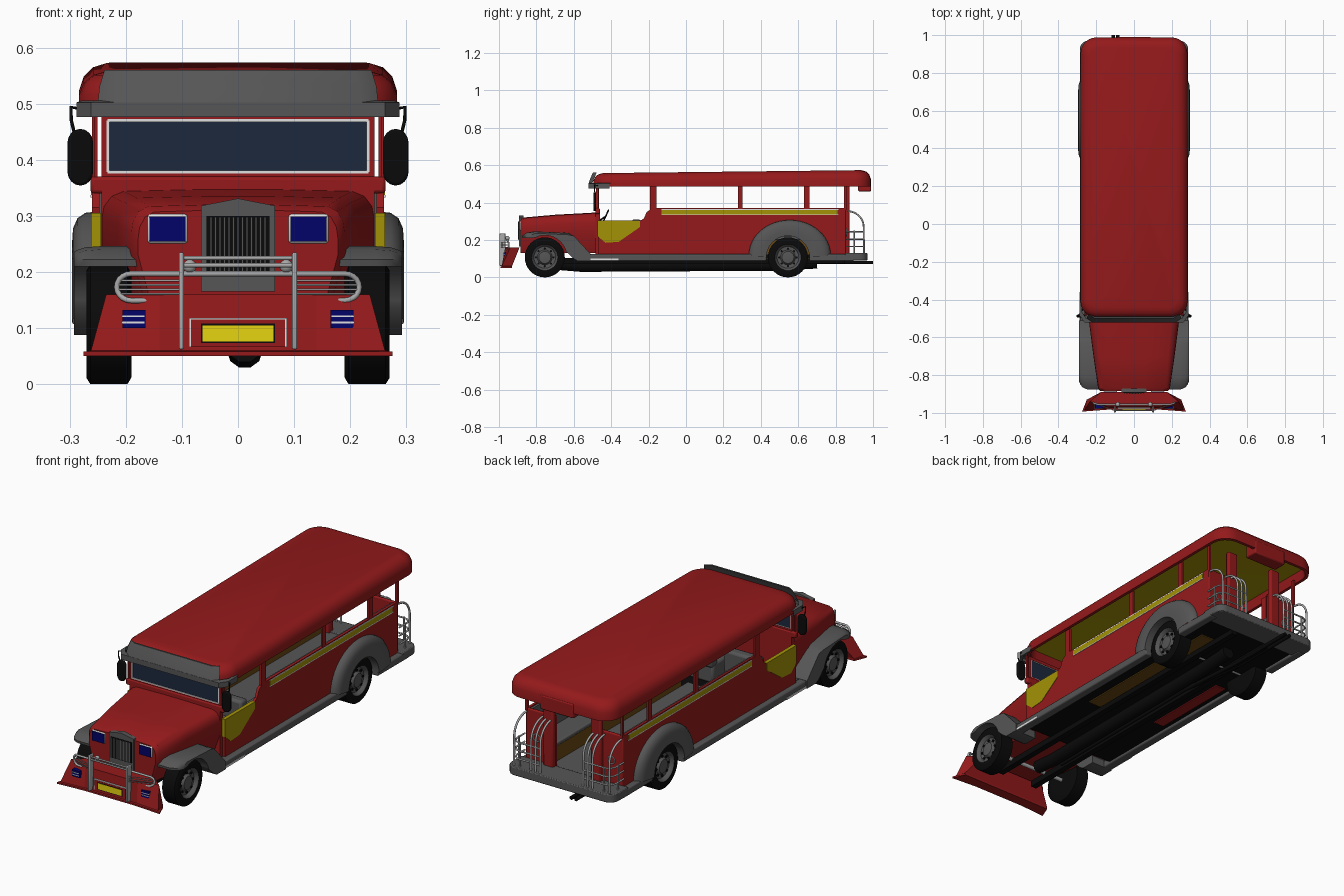
import bpy, bmesh, math

cube = bpy.data.objects.get("Cube")
if cube:
    bpy.data.objects.remove(cube, do_unlink=True)

def material(name, r, g, b):
    m = bpy.data.materials.new(name)
    m.use_nodes = True
    m.diffuse_color = (r, g, b, 1)
    m.node_tree.nodes["Principled BSDF"].inputs["Base Color"].default_value = (r, g, b, 1)
    return m

RED = material("red paint", .3, .01, .011)
GREY = material("grey trim", .092, .092, .092)
CHROME = material("chrome", .4, .4, .4)
YELLOW = material("bright yellow", .82, .68, .006)
OLIVE = material("dark yellow paint", .37, .29, .002)
GLASS = material("window glass", .012, .021, .046)
BLUE = material("blue lamp", .001, .001, .14)
BLACK = material("black rubber", .003, .003, .003)
WHITE = material("white trim", .75, .75, .75)
BROWN = material("brown wood", .14, .065, .006)

def finish(name, bm, mats, mirror=False, bevel=0, smooth=True):
    bmesh.ops.recalc_face_normals(bm, faces=bm.faces)
    mesh = bpy.data.meshes.new(name)
    bm.to_mesh(mesh)
    bm.free()
    ob = bpy.data.objects.new(name, mesh)
    bpy.context.collection.objects.link(ob)
    for m in mats:
        mesh.materials.append(m)
    if bevel:
        mod = ob.modifiers.new("edges", "BEVEL")
        mod.width, mod.segments = bevel, 2
    if mirror:
        ob.modifiers.new("both sides", "MIRROR")
    if smooth:
        bpy.ops.object.select_all(action="DESELECT")
        ob.select_set(True)
        bpy.context.view_layer.objects.active = ob
        bpy.ops.object.shade_smooth_by_angle(angle=math.radians(35))

def box(name, x, y, z, mat, mirror=False, bevel=0):
    """Box between the pairs x, y and z."""
    bm = bmesh.new()
    bmesh.ops.create_cube(bm, size=1)
    for v in bm.verts:
        v.co = [(p[0] + p[1]) / 2 + c * (p[1] - p[0]) for p, c in zip((x, y, z), v.co)]
    finish(name, bm, [mat], mirror, bevel, bevel > 0)

def loft(name, rings, mats, closed=True, caps=True, pick=lambda i: 0, **kw):
    """Skin rows of points; pick(row) chooses the material slot."""
    bm = bmesh.new()
    rows = [[bm.verts.new(p) for p in ring] for ring in rings]
    n = len(rows[0])
    for i in range(len(rows) - 1):
        for j in range(n if closed else n - 1):
            k = (j + 1) % n
            f = bm.faces.new((rows[i][j], rows[i][k], rows[i + 1][k], rows[i + 1][j]))
            f.material_index = pick(i)
    if caps:
        for i in (0, len(rows) - 1):
            bm.faces.new(rows[i]).material_index = pick(i)
    finish(name, bm, mats, **kw)

def prism(name, profile, x0, x1, mat, **kw):
    """Side profile of (y, z) points extruded across x."""
    loft(name, [[(x, y, z) for y, z in profile] for x in (x0, x1)], [mat], **kw)

def arc(cy, cz, ry, rz, a0, a1, n=16):
    angles = [math.radians(a0 + (a1 - a0) * i / n) for i in range(n + 1)]
    return [(cy + ry * math.cos(a), cz + rz * math.sin(a)) for a in angles]

def lathe(name, profile, y, z, mats, n=32, **kw):
    """Turn (x, radius) points about an axle along x."""
    loft(name, [[(x, *p) for p in arc(y, z, r, r, 0, 360 * (n - 1) / n, n - 1)] for x, r in profile], mats, **kw)

def tube(name, path, r, mat, mirror=False, cyclic=False):
    for s in ((1, -1) if mirror else (1,)):
        cu = bpy.data.curves.new(name, "CURVE")
        cu.dimensions, cu.bevel_depth, cu.bevel_resolution = "3D", r, 3
        cu.use_fill_caps = True
        sp = cu.splines.new("POLY")
        sp.points.add(len(path) - 1)
        for p, (x, y, z) in zip(sp.points, path):
            p.co = (s * x, y, z, 1)
        sp.use_cyclic_u = cyclic
        cu.materials.append(mat)
        bpy.context.collection.objects.link(bpy.data.objects.new(name, cu))

def round_rect(inset, z, slope=0):
    """Roof outline, rising towards the back by slope."""
    w, y0, y1, r = .283 - inset, -.495 + inset, .988 - inset, max(.085 - inset * .6, .02)
    pts = []
    for cx, cy, a in ((w - r, y1 - r, 0), (r - w, y1 - r, 90), (r - w, y0 + r, 180), (w - r, y0 + r, 270)):
        pts += arc(cx, cy, r, r, a, a + 90, 6)
    return [(x, y, z + slope * (y + .5) / 1.5) for x, y in pts]

# Roof shell with yellow lining
loft("roof", [round_rect(.03, .536), round_rect(.02, .535), round_rect(.015, .485), round_rect(0, .485),
              round_rect(0, .515, .01), round_rect(.008, .536, .013), round_rect(.025, .55, .016),
              round_rect(.05, .557, .017)], [RED, OLIVE], pick=lambda i: int(i == 0))
box("roof_rear_box", (-.09, .09), (.92, .99), (.46, .53), RED, bevel=.006)

# Upright visor over the windscreen
loft("visor", [[(w, y + .02, z), (w - .03, y, z), (.03 - w, y, z), (-w, y + .02, z), (.03 - w, y + .008, z),
                (w - .03, y + .008, z)] for w, y, z in ((.25, -.522, .5), (.247, -.511, .53), (.238, -.498, .56))],
     [GREY])
lip = [(.288, -.41), (.288, -.485), (.262, -.522), (-.262, -.522), (-.288, -.485), (-.288, -.41)]
loft("visor_lip", [[(x * k, y * k, z) for x, y in lip] for k, z in ((.97, .476), (1, .476), (1, .502), (.96, .506))],
     [GREY], closed=False, caps=False)

# Body sides with rear wheel opening
WY, WZ = .545, .107
side = [(-.47, .1), (-.47, .3), (-.25, .3), (-.225, .315), (-.21, .35), (-.18, .37), (.85, .37), (.85, .1)]
prism("body_side", side + arc(WY, WZ, .12, .12, 0, 180), .247, .26, RED, mirror=True)
prism("door", [(-.472, .305), (-.245, .305), (-.245, .27), (-.36, .19), (-.43, .185), (-.472, .22)], .244, .262,
      OLIVE, mirror=True)
box("side_stripe", (.25, .262), (-.13, .81), (.337, .361), OLIVE, True)
for z in (.335, .363):
    box("stripe_trim", (.25, .2625), (-.13, .815), (z - .002, z + .002), WHITE, True)
for y, w in ((-.175, .035), (.29, .026), (.645, .03), (.852, .014)):
    box("window_pillar", (.25, .26), (y - w / 2, y + w / 2), (.36, .495), RED, True)
box("rear_wall", (.1, .26), (.84, .855), (.1, .37), RED, True, .005)
box("doorway_post", (.1, .155), (.85, .875), (.12, .495), RED, True, .008)
tube("rear_ring", [(.2 + x, .858, .24 + z) for x, z in arc(0, 0, .018, .018, 0, 345, 23)], .003, CHROME, True, True)
box("floor", (-.25, .25), (-.47, .85), (.1, .122), BLACK)
box("floor_mat", (-.13, .13), (-.2, .86), (.122, .126), GREY)

# Hood, cowl and windscreen
hood = []
for y, w, top in ((-.885, .178, .31), (-.87, .19, .32), (-.7, .215, .335), (-.48, .243, .347)):
    half = [(w * .85, .13), (w, .23), (w, top - .05), (w * .985, top - .03), (w * .93, top - .012),
            (w * .84, top - .003), (w * .3, top)]
    hood.append([(x, y, z) for x, z in half] + [(-x, y, z) for x, z in reversed(half)])
loft("hood", hood, [RED])
box("cowl", (-.243, .243), (-.485, -.46), (.11, .35), RED)
box("cowl_top", (-.263, .263), (-.485, -.46), (.34, .37), RED, bevel=.006)
box("windscreen", (-.23, .23), (-.477, -.469), (.378, .47), GLASS)
for z in (.378, .47):
    box("windscreen_trim", (-.233, .233), (-.481, -.467), (z - .0025, z + .0025), WHITE)
    box("windscreen_rail", (-.243, .243), (-.479, -.465), (z - .009 if z < .4 else z, z if z < .4 else z + .015), RED)
box("windscreen_trim_side", (.229, .234), (-.481, -.467), (.378, .47), WHITE, True)
box("windscreen_post", (.234, .243), (-.479, -.465), (.36, .49), RED, True)
box("door_post", (.25, .257), (-.48, -.468), (.34, .49), RED, True)

# Grille, headlamps and small lamps
grille = [(-.066, .165), (.066, .165), (.066, .318), (0, .331), (-.066, .318)]
loft("grille_surround", [[(x, y, z) for x, z in grille] for y in (-.893, -.87)], [GREY])
box("grille_opening", (-.056, .056), (-.896, -.89), (.2, .3), BLACK)
for i in range(13):
    x = -.048 + i * .008
    box("grille_bar", (x - .0015, x + .0015), (-.899, -.894), (.202, .298), GREY)
box("headlamp_frame", (.09, .161), (-.89, -.87), (.251, .303), WHITE, True, .005)
box("headlamp", (.0935, .1575), (-.893, -.885), (.254, .299), BLUE, True)
for s in (-1, 1):
    bm = bmesh.new()
    bmesh.ops.create_uvsphere(bm, u_segments=16, v_segments=10, radius=.012)
    bmesh.ops.translate(bm, verts=bm.verts, vec=(s * .086, -.955, .21))
    finish("round_lamp", bm, [CHROME])

# Bumper skirt with plate and fog lamps
def skirt(z, w, yw, yc, wb, yb, mid=.14):
    return [(w, yw, z), (mid, yc, z), (-mid, yc, z), (-w, yw, z), (-wb, yb, z), (wb, yb, z)]
loft("bumper_skirt", [skirt(.05, .275, -.993, -.983, .25, -.93), skirt(.058, .275, -.993, -.983, .25, -.93),
                      skirt(.06, .262, -.985, -.975, .25, -.93), skirt(.16, .235, -.94, -.967, .175, -.89)],
     [RED], smooth=False)
box("plate_frame", (-.087, .087), (-.978, -.96), (.066, .118), WHITE)
box("plate_panel", (-.084, .084), (-.979, -.96), (.066, .115), RED)
box("plate_border", (-.066, .066), (-.98, -.96), (.073, .108), BLACK)
box("number_plate", (-.063, .063), (-.981, -.96), (.076, .105), YELLOW)
box("fog_lamp", (.165, .206), (-.977, -.955), (.1, .132), BLUE, True)
for z in (.11, .121):
    box("fog_lamp_strip", (.167, .208), (-.979, -.955), (z - .0015, z + .0015), WHITE, True)

# Front guard rails
box("guard_post", (.0965, .1055), (-.998, -.965), (.062, .235), CHROME, True, .003)
for z in (.212, .225):
    tube("guard_crossbar", [(-.101, -.985, z), (.101, -.985, z)], .004, CHROME)
loop = [(.19 + x, z) for x, z in arc(0, .173, .026, .024, -90, 90, 10)]
loop += [(-x, z) for x, z in reversed(loop)]
tube("guard_loop", [(x, -.988 + max(0, abs(x) - .1) * .35, z) for x, z in loop], .005, CHROME, cyclic=True)
for z in (.161, .169, .177, .185):
    tube("guard_wing_bar", [(.101, -.988, z), (.212, -.949, z)], .002, CHROME, True)

# Fenders, running boards and rear step
FY = -.755
wing = [(-.51, .088), (-.51, .125), (-.6, .222), (-.63, .238), (-.81, .246), (-.85, .24), (-.877, .222),
        (-.875, .21), (-.83, .212)] + arc(FY, WZ, .118, .118, 115, 15) + [(-.6, .1), (-.58, .088)]
loft("front_fender", [[(x, y + pull * max(0, -.8 - y), z - drop * (z > .23)) for y, z in wing] for x, pull, drop in
                      ((.175, 0, 0), (.245, 0, 0), (.272, .15, .002), (.284, .35, .006), (.292, .6, .01))],
     [GREY], mirror=True)
outer, inner = arc(.555, .12, .22, .188, 0, 180, 24), arc(WY, WZ, .115, .115, 0, 180, 24)
loft("rear_fender", [[(x, a[0] + (b[0] - a[0]) * t, a[1] + (b[1] - a[1]) * t) for a, b in zip(outer, inner)]
                     for x, t in ((.25, 0), (.272, .03), (.286, .14), (.294, .35), (.296, .7), (.294, 1), (.25, 1))],
     [GREY], closed=False, caps=False, mirror=True)
for y in ((-.53, .43), (.66, .9)):
    box("running_board", (.245, .287), y, (.088, .124), GREY, True, .006)
box("step_slot", (.28, .289), (-.52, -.36), (.09, .1), WHITE, True)
step = [(.287, .85)] + arc(.242, .925, .045, .045, 0, 90, 6)
step += [(-x, y) for x, y in reversed(step)]
loft("rear_step", [[(x, y, z) for x, y in step] for z in (.09, .13)], [GREY], bevel=.004)

# Wheels and axles
tyre = [(.19, .06), (.19, .095), (.197, .107), (.263, .107), (.27, .096), (.27, .07), (.266, .066), (.252, .058),
        (.25, .04), (.262, .032), (.264, .012)]
for y in (FY, WY):
    lathe("wheel", tyre, y, WZ, [BLACK, GREY], pick=lambda i: int(i >= 5), mirror=True)
    for py, pz in arc(y, WZ, .047, .047, 0, 315, 7):
        lathe("rim_hole", [(.25, .006), (.257, .006)], py, pz, [BLACK], n=8, mirror=True)
    tube("axle", [(-.2, y, WZ), (.2, y, WZ)], .01, CHROME)

# Underbody
box("chassis_rail", (.085, .115), (-.85, .85), (.075, .105), BLACK, True)
box("bench_underside", (.12, .19), (-.1, .72), (.095, .101), BROWN)
box("side_underside", (-.22, -.165), (-.05, .4), (.095, .101), RED)
tube("drive_shaft", [(.012, -.68, .07), (.012, -.56, .06), (.012, .5, .066), (.012, .7, .078)], .032, BLACK)
for x in (-.085, -.11):
    tube("exhaust", [(-.06, -.6, .075), (-.06, .3, .08), (x, .65, .08), (x, 1, .08)], .009, BLACK)

# Mirrors on bent arms
rim = arc(.281, .43, .023, .025, 0, 180, 8) + arc(.281, .379, .023, .025, 180, 360, 8)
loft("mirror", [[(x, y, z) for x, z in rim] for y in (-.495, -.48)], [BLACK], mirror=True, bevel=.005)
tube("mirror_arm", [(.27, -.45, .488), (.298, -.49, .494), (.297, -.49, .47), (.29, -.485, .44)], .003, BLACK, True)

# Seats and steering wheel
box("front_seat", (.03, .22), (-.4, -.25), (.122, .22), GREY, True, .012)
box("front_seat_back", (.03, .22), (-.29, -.24), (.2, .31), GREY, True, .012)
box("bench_base", (.13, .246), (-.15, .84), (.122, .2), BROWN, True)
box("bench_cushion", (.125, .246), (-.15, .84), (.2, .22), GREY, True, .006)
box("bench_back", (.236, .247), (-.15, .84), (.22, .365), GREY, True)
tube("steering_wheel", [(.12 + x, -.43 + .45 * z, .325 + z) for x, z in arc(0, 0, .04, .035, 0, 345, 23)],
     .004, BLACK, cyclic=True)
tube("steering_column", [(.12, -.43, .325), (.12, -.47, .3)], .005, BLACK)

# Rear hand rails
for x in (.115, .14, .165, .255):
    bend = [(x, .86 + y, .27 + z) for y, z in arc(0, 0, .09, .085, 90, 0, 8)]
    tube("rear_hoop", bend + [(x, .952, .125)], .005, CHROME, True)
corner = [(.265, .855)] + arc(.225, .91, .04, .04, 0, 90, 6) + [(.115, .95)]
for z in (.165, .205, .245):
    tube("rear_rail", [(x, y, z) for x, y in corner], .004, CHROME, True)
for x, y in ((.265, .9), (.225, .95)):
    tube("rear_rail_post", [(x, y, .125), (x, y, .25)], .004, CHROME, True)
